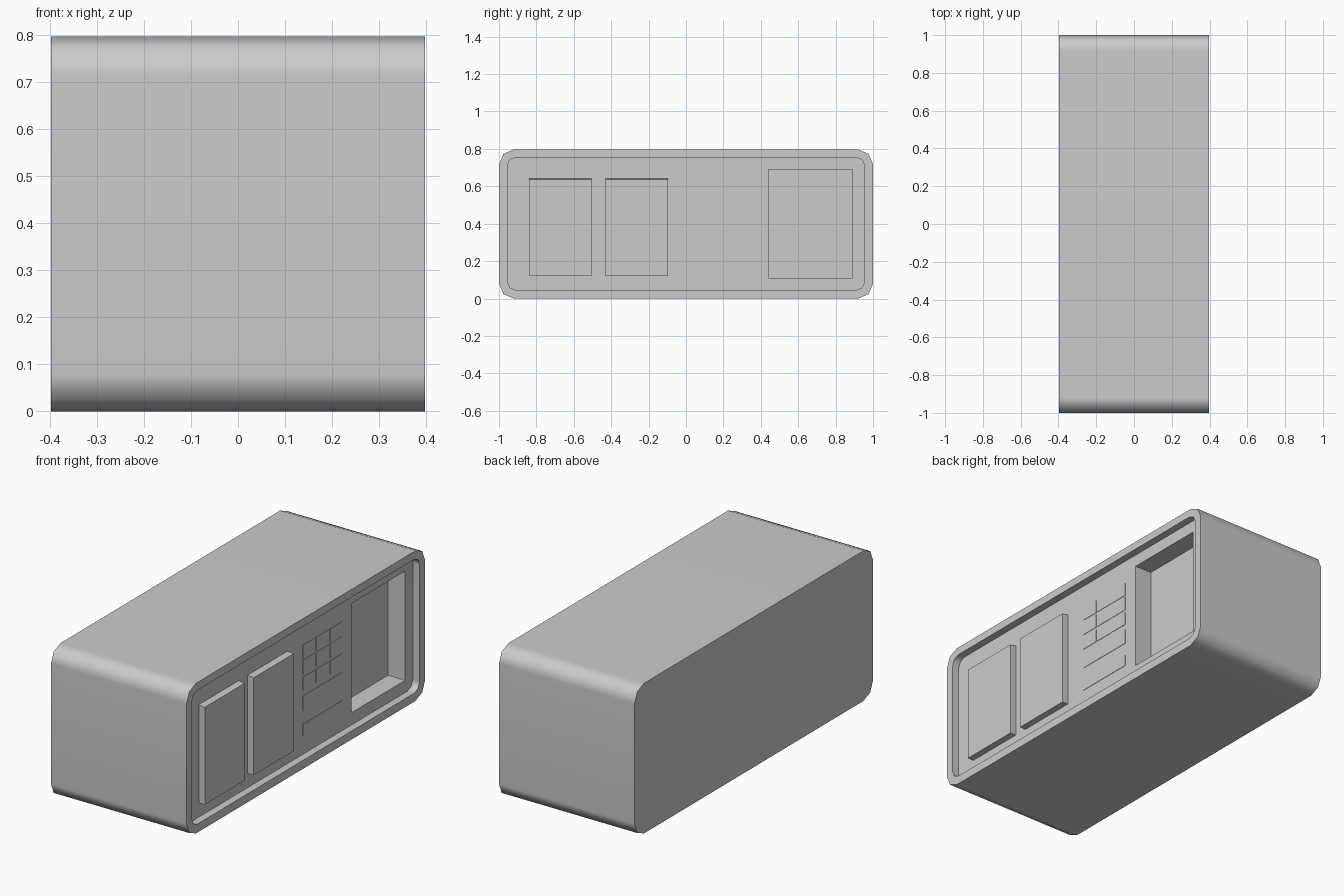
import bpy, bmesh, math

cube = bpy.data.objects.get("Cube")
if cube:
    bpy.data.objects.remove(cube, do_unlink=True)

GREY = (0.6, 0.6, 0.6, 1)
grey = bpy.data.materials.new("light_grey")
grey.use_nodes = True
grey.diffuse_color = GREY
grey.node_tree.nodes["Principled BSDF"].inputs["Base Color"].default_value = GREY

FACE = 0.398    # outer rim face
PANEL = 0.358   # sunken control panel
HEIGHT = 0.797


def outline(y0, y1, z0, z1, radius=0, steps=2):
    """Rectangle in the y-z plane, with optional rounded corners."""
    points = []
    corners = [(y1, z1, -1, -1), (y0, z1, 1, -1), (y0, z0, 1, 1), (y1, z0, -1, 1)]
    for i, (y, z, sy, sz) in enumerate(corners):
        if not radius:
            points.append((y, z))
            continue
        for s in range(steps + 1):
            a = math.pi / 2 * (i + s / steps)
            points.append((y + sy * radius + radius * math.cos(a),
                           z + sz * radius + radius * math.sin(a)))
    return points


def prism(name, x0, x1, back, front=None):
    """Solid running along x from one outline to another."""
    bm = bmesh.new()
    a = [bm.verts.new((x0, y, z)) for y, z in back]
    b = [bm.verts.new((x1, y, z)) for y, z in front or back]
    bm.faces.new(a)
    bm.faces.new(b)
    for i in range(len(a)):
        j = (i + 1) % len(a)
        bm.faces.new((a[i], a[j], b[j], b[i]))
    bmesh.ops.recalc_face_normals(bm, faces=bm.faces)
    mesh = bpy.data.meshes.new(name)
    bm.to_mesh(mesh)
    bm.free()
    mesh.materials.append(grey)
    obj = bpy.data.objects.new(name, mesh)
    bpy.context.collection.objects.link(obj)
    return obj


def activate(obj):
    bpy.ops.object.select_all(action='DESELECT')
    obj.select_set(True)
    bpy.context.view_layer.objects.active = obj


def cut(obj, cutter):
    cutter.hide_render = True
    mod = obj.modifiers.new("cut", 'BOOLEAN')
    mod.operation = 'DIFFERENCE'
    mod.solver = 'EXACT'
    mod.object = cutter
    activate(obj)
    bpy.ops.object.modifier_apply(modifier=mod.name)
    bpy.data.objects.remove(cutter, do_unlink=True)


# Housing with a sunken panel and a deep bay
housing = prism("housing", -FACE, FACE, outline(-1, 1, 0, HEIGHT, 0.08))
cut(housing, prism("panel_cutter", PANEL, 0.5,
                   outline(-0.955, 0.955, 0.045, 0.755, 0.045)))
cut(housing, prism("bay_cutter", PANEL - 0.1, 0.5, outline(0.44, 0.89, 0.11, 0.69)))
activate(housing)
bpy.ops.object.shade_smooth_by_angle(angle=math.radians(48))
weighted = housing.modifiers.new("weighted_normals", 'WEIGHTED_NORMAL')
weighted.keep_sharp = True

# Two raised covers with a slightly sloping top
for name, y in (("outer_cover", -0.84), ("inner_cover", -0.43)):
    prism(name, PANEL - 0.01, PANEL + 0.035,
          outline(y, y + 0.335, 0.12, 0.643), outline(y, y + 0.335, 0.12, 0.637))

# Keypad, three by three
for row, (z0, z1) in enumerate([(0.555, 0.625), (0.47, 0.545), (0.385, 0.455)]):
    for col, (y0, y1) in enumerate([(0.03, 0.13), (0.14, 0.25), (0.26, 0.36)]):
        prism(f"key_{row + 1}_{col + 1}", PANEL - 0.004, PANEL + 0.002,
              outline(y0, y1, z0, z1))

# Wide bars below the keypad
for name, z0, z1 in (("upper_bar", 0.275, 0.355), ("lower_bar", 0.145, 0.205)):
    prism(name, PANEL - 0.004, PANEL + 0.002, outline(0.03, 0.36, z0, z1))
